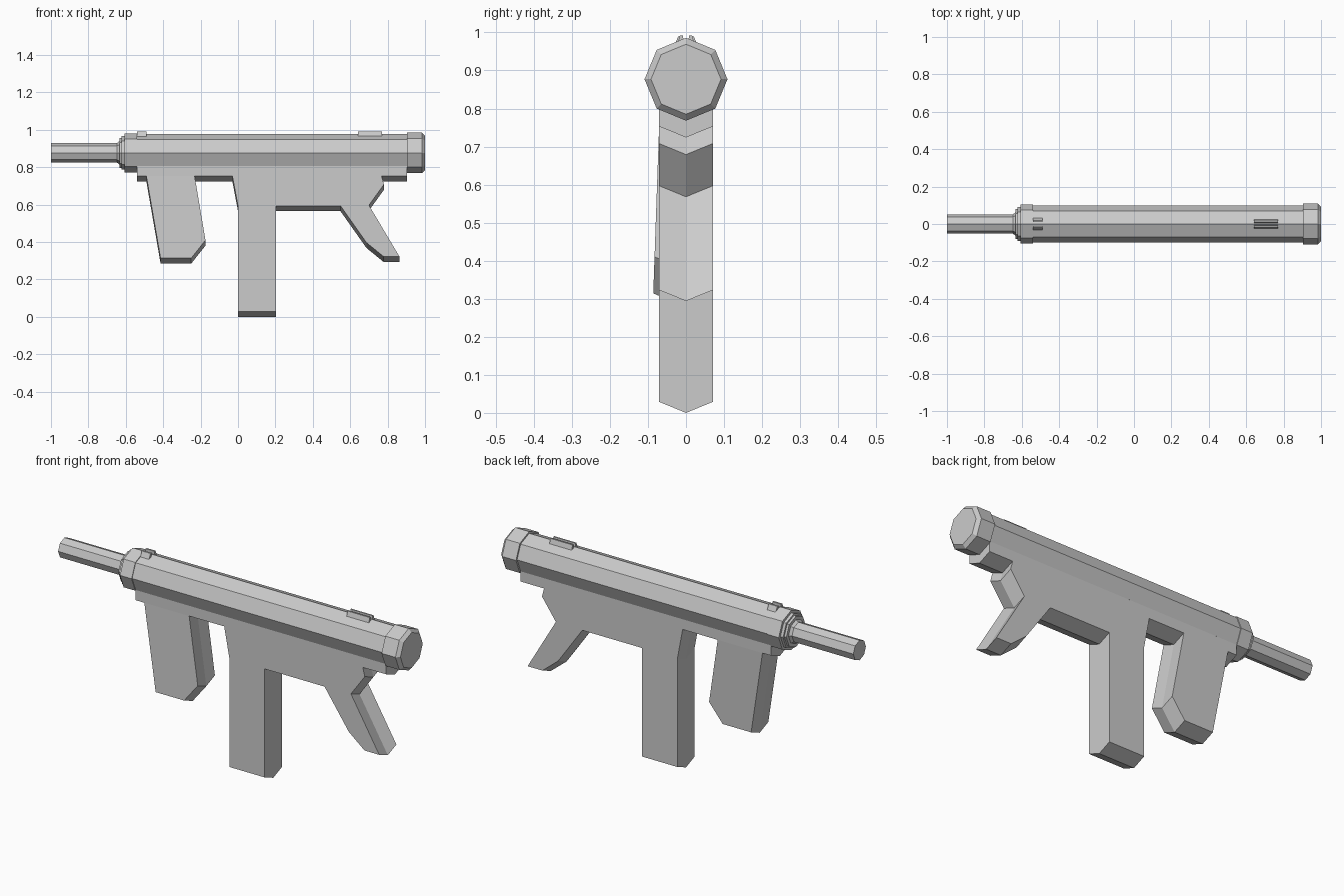
import bpy, bmesh, math

if "Cube" in bpy.data.objects:
    bpy.data.objects.remove(bpy.data.objects["Cube"])

AXIS_Z = 0.877      # height of the tube axis
HALF = 0.0707       # half thickness of the lower parts
DROP = 0.029        # how far the centre ridge sits below the side profile

grey = bpy.data.materials.new("light_grey")
grey.diffuse_color = (0.6, 0.6, 0.6, 1)
grey.use_nodes = True
grey.node_tree.nodes["Principled BSDF"].inputs["Base Color"].default_value = grey.diffuse_color


def finish(name, bm):
    bmesh.ops.recalc_face_normals(bm, faces=bm.faces)
    mesh = bpy.data.meshes.new(name)
    bm.to_mesh(mesh)
    bm.free()
    mesh.materials.append(grey)
    obj = bpy.data.objects.new(name, mesh)
    bpy.context.collection.objects.link(obj)
    return obj


def bridge(bm, loops):
    """Join matching vertex loops with quads and close both ends."""
    n = len(loops[0])
    for a, b in zip(loops, loops[1:]):
        for i in range(n):
            j = (i + 1) % n
            bm.faces.new((a[i], a[j], b[j], b[i]))
    bm.faces.new(loops[0])
    bm.faces.new(loops[-1])


def octagon_tube(name, stations):
    """Eight-sided lathe along x from (x, radius) stations."""
    bm = bmesh.new()
    loops = []
    for x, r in stations:
        loops.append([bm.verts.new((x, r * math.cos(k * math.pi / 4),
                                    AXIS_Z + r * math.sin(k * math.pi / 4)))
                      for k in range(8)])
    bridge(bm, loops)
    return finish(name, bm)


def ridged_plate(name, profile, lean=0.0):
    """Side profile in x/z with a lowered centre ridge; lean shears it in y."""
    bm = bmesh.new()
    loops = []
    for y, drop in ((-HALF, 0), (0, DROP), (HALF, 0)):
        loops.append([bm.verts.new((x, y + lean * min(0, z - 0.753), z - drop))
                      for x, z in profile])
    bridge(bm, loops)
    return finish(name, bm)


def sight(name, x0, x1, section):
    """Pair of mirrored ears running along x."""
    bm = bmesh.new()
    for side in (-1, 1):
        bridge(bm, [[bm.verts.new((x, side * y, z)) for y, z in section]
                    for x in (x0, x1)])
    return finish(name, bm)


# Tubes along the axis
octagon_tube("barrel", [(-1.0, 0.052), (-0.647, 0.052), (-0.633, 0.063), (-0.62, 0.063)])
octagon_tube("front_collar", [(-0.634, 0.08), (-0.622, 0.08), (-0.622, 0.09),
                              (-0.607, 0.09), (-0.607, 0.104), (-0.54, 0.104)])
octagon_tube("receiver_tube", [(-0.56, 0.1), (0.92, 0.1)])
octagon_tube("end_cap", [(0.903, 0.109), (0.983, 0.109), (1.0, 0.092)])

# Lower body with magazine and rear grip in one outline
ridged_plate("lower_body", [
    (-0.54, 0.83), (-0.54, 0.753), (-0.03, 0.753), (0.0, 0.594), (0.0, 0.029),
    (0.203, 0.029), (0.203, 0.594), (0.548, 0.594), (0.687, 0.397),
    (0.778, 0.323), (0.863, 0.323), (0.70, 0.597), (0.78, 0.708),
    (0.768, 0.753), (0.903, 0.753), (0.903, 0.83)])

# Front grip, leaning slightly to the front side
ridged_plate("front_grip", [
    (-0.49, 0.753), (-0.414, 0.314), (-0.25, 0.314), (-0.174, 0.41),
    (-0.232, 0.753)], lean=0.035)

# Sights on top of the tube
sight("front_sight", -0.54, -0.49,
      [(0.036, 0.955), (0.02, 0.99), (0.011, 0.99), (0.011, 0.955)])
sight("rear_sight", 0.642, 0.77,
      [(0.027, 0.955), (0.016, 0.992), (0.008, 0.992), (0.004, 0.96)])
